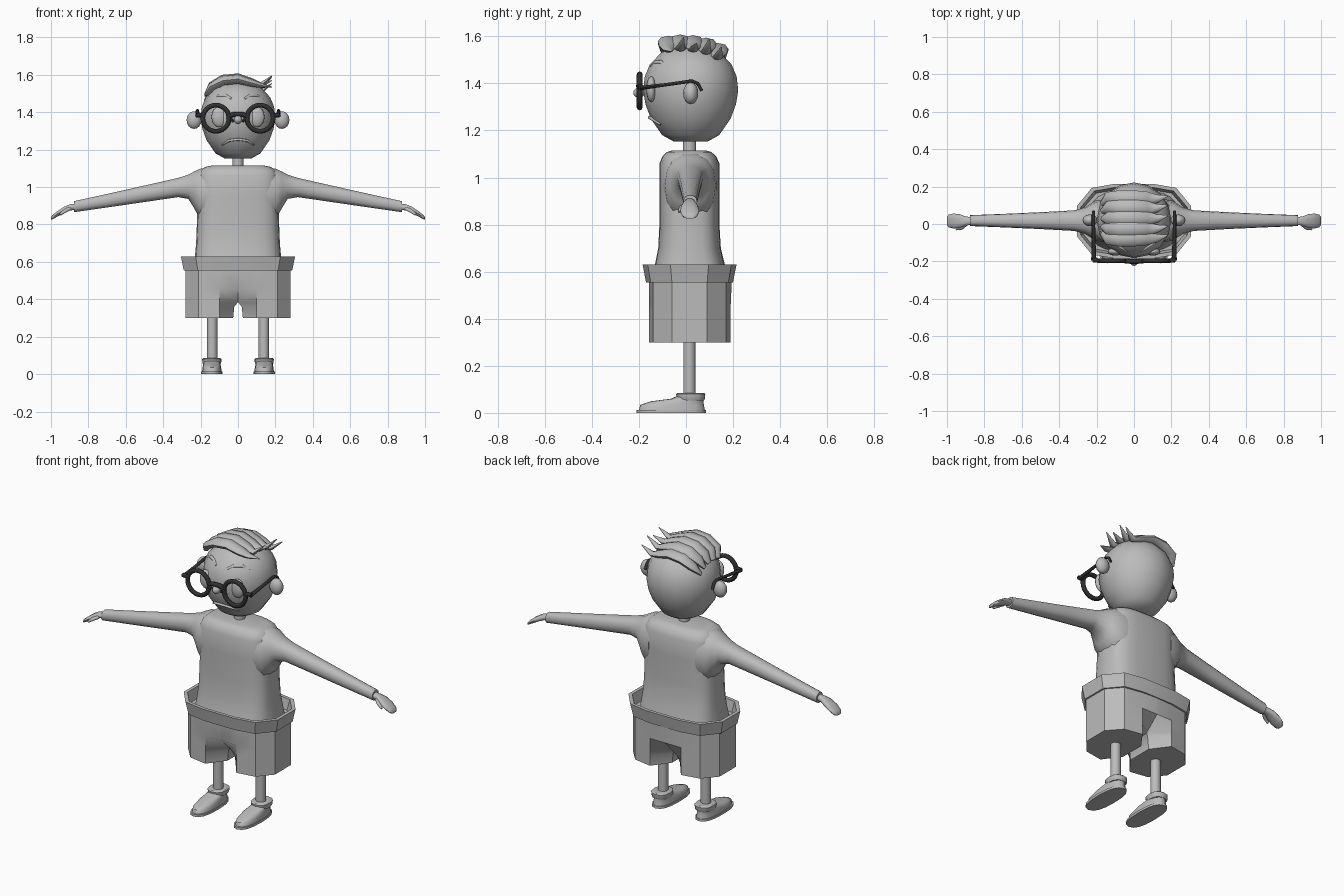
import bpy, bmesh, math
from mathutils import Vector as V


def material(name, c):
    m = bpy.data.materials.new(name)
    m.diffuse_color = (*c, 1)
    return m


GREY = material("light grey", (0.5, 0.5, 0.5))
DARK = material("dark frame grey", (0.03, 0.03, 0.03))


def finish(ob, name, mat, angle):
    ob.name = name
    ob.data.materials.append(mat)
    bpy.ops.object.select_all(action='DESELECT')
    ob.select_set(True)
    bpy.context.view_layer.objects.active = ob
    bpy.ops.object.shade_smooth_by_angle(angle=math.radians(angle))
    return ob


def loft(name, rings, mat=GREY, angle=40, caps=True):
    """Skin a list of equally long point rings."""
    bm = bmesh.new()
    vs = [[bm.verts.new(p) for p in r] for r in rings]
    n = len(rings[0])
    for a, b in zip(vs, vs[1:]):
        for i in range(n):
            j = (i + 1) % n
            bm.faces.new((a[i], a[j], b[j], b[i]))
    if caps:
        bm.faces.new(vs[0])
        bm.faces.new(vs[-1])
    bmesh.ops.recalc_face_normals(bm, faces=bm.faces)
    me = bpy.data.meshes.new(name)
    bm.to_mesh(me)
    bm.free()
    ob = bpy.data.objects.new(name, me)
    bpy.context.collection.objects.link(ob)
    return finish(ob, name, mat, angle)


def ring(c, u, v, n=16, e=2.0):
    """Superellipse of n points around c with half axes u and v."""
    out = []
    for i in range(n):
        t = 2 * math.pi * i / n
        a, b = math.cos(t), math.sin(t)
        a = math.copysign(abs(a) ** (2 / e), a)
        b = math.copysign(abs(b) ** (2 / e), b)
        out.append(V(c) + V(u) * a + V(v) * b)
    return out


def flat(z, cx, cy, rx, ry, n=16, e=2.0):
    return ring((cx, cy, z), (rx, 0, 0), (0, ry, 0), n, e)


def tube(name, pts, radii, mat=GREY, n=8, ref=(0, 0, 1)):
    """Tube along a path; radii are (sideways, along ref) pairs."""
    pts = [V(p) for p in pts]
    rings = []
    for i, p in enumerate(pts):
        t = (pts[min(i + 1, len(pts) - 1)] - pts[max(i - 1, 0)]).normalized()
        u = t.cross(V(ref)).normalized()
        w = u.cross(t)
        a, b = radii[i] if isinstance(radii, list) else (radii, radii)
        rings.append(ring(p, u * a, w * b, n))
    return loft(name, rings, mat, 60)


def ball(name, c, r, seg=12, mat=GREY):
    bpy.ops.mesh.primitive_uv_sphere_add(segments=seg, ring_count=8, radius=1, location=c)
    ob = bpy.context.object
    ob.scale = r
    return finish(ob, name, mat, 80)


def face_y(x, z):
    """Front surface of the head."""
    return 0.02 - 0.2 * math.sqrt(max(0, 1 - (x / 0.2) ** 2 - ((z - 1.36) / 0.21) ** 2))


# head and neck
loft("head", [flat(z, 0, 0.02, r, r * 1.01) for z, r in (
    (1.152, 0.07), (1.18, 0.12), (1.25, 0.168), (1.31, 0.19), (1.37, 0.2),
    (1.43, 0.193), (1.48, 0.172), (1.53, 0.125), (1.565, 0.05))], angle=60)
loft("neck", [flat(z, 0, 0.015, 0.03, 0.03, 10) for z in (1.09, 1.18)])

# face
ball("nose", (0, -0.2, 1.36), (0.022, 0.024, 0.022))
tube("mouth", [(x, face_y(x, z) - 0.001, z) for x, z in (
    (-0.085, 1.225), (-0.05, 1.248), (0, 1.255), (0.05, 1.248), (0.085, 1.225))],
    [(0.004, 0.004), (0.008, 0.007), (0.008, 0.007), (0.008, 0.007), (0.004, 0.004)])
for s in (-1, 1):
    ball("ear", (s * 0.235, 0.02, 1.358), (0.04, 0.032, 0.047))
    ball("eye", (s * 0.1, face_y(0.1, 1.375) + 0.005, 1.375), (0.042, 0.022, 0.055))
    tube("eyebrow", [(s * x, face_y(x, z) - 0.002, z) for x, z in (
        (0.035, 1.472), (0.065, 1.488), (0.1, 1.489), (0.14, 1.468))],
        [(0.006, 0.006), (0.01, 0.01), (0.01, 0.01), (0.003, 0.003)])

# hair: locks combed from the left side to spiky ends on the right
for y, lift, tip in ((-0.075, 0.012, 1.535), (-0.025, 0.006, 1.595), (0.03, 0.0, 1.57),
                     (0.085, -0.004, 1.59), (0.135, -0.012, 1.555)):
    d = lift - 1.6 * (y - 0.02) ** 2
    tube("hair_lock",
         [(-0.17, 0.02 + (y - 0.02) * 0.75, 1.495 + d), (-0.14, y, 1.54 + d), (-0.08, y, 1.572 + d),
          (0, y, 1.58 + d), (0.07, y, 1.56 + d), (0.125, y, 1.545 + d), (0.182, y + 0.015, tip)],
         [(0.015, 0.01), (0.036, 0.022), (0.045, 0.026), (0.045, 0.025),
          (0.038, 0.02), (0.022, 0.013), (0.002, 0.002)])

# glasses
for s in (-1, 1):
    bpy.ops.mesh.primitive_torus_add(
        major_segments=24, minor_segments=8, major_radius=0.07, minor_radius=0.0125,
        location=(s * 0.118, -0.197, 1.368), rotation=(math.pi / 2, 0, 0))
    finish(bpy.context.object, "glasses_rim", DARK, 60)
    tube("glasses_hinge", [(s * 0.18, -0.197, 1.385), (s * 0.222, -0.192, 1.385)], 0.012, DARK)
    tube("glasses_temple",
         [(s * 0.215, -0.195, 1.38), (s * 0.216, -0.08, 1.395), (s * 0.217, 0.025, 1.41),
          (s * 0.217, 0.05, 1.4), (s * 0.217, 0.067, 1.368)],
         [(0.009, 0.014), (0.007, 0.01), (0.007, 0.009), (0.007, 0.009), (0.007, 0.008)],
         DARK, ref=(1, 0, 0.001))
    tube("glasses_nose_pad", [(s * 0.045, -0.2, 1.37), (s * 0.024, -0.19, 1.35)], 0.007, DARK)
tube("glasses_bridge", [(-0.05, -0.197, 1.38), (-0.02, -0.2, 1.389), (0.02, -0.2, 1.389),
                        (0.05, -0.197, 1.38)], 0.013, DARK)

# shirt torso
loft("shirt", [flat(z, 0, (a + b) / 2, rx, (b - a) / 2, 24, 3.2) for z, rx, a, b in (
    (0.56, 0.24, -0.15, 0.18), (0.63, 0.23, -0.132, 0.165), (0.7, 0.224, -0.118, 0.148),
    (0.8, 0.22, -0.113, 0.142), (0.95, 0.215, -0.113, 0.142), (1.06, 0.215, -0.113, 0.142),
    (1.09, 0.2, -0.1, 0.128), (1.108, 0.175, -0.082, 0.108), (1.115, 0.14, -0.06, 0.085))], angle=60)

# sleeves, hands, legs and shoes, both sides
for s in (-1, 1):
    loft("sleeve", [ring((s * x, 0.018, (a + b) / 2), (0, ry, 0), (0, 0, (b - a) / 2), 14, 2.3)
                    for x, ry, a, b in (
        (0.15, 0.115, 0.82, 1.11), (0.205, 0.108, 0.83, 1.1), (0.235, 0.088, 0.885, 1.085),
        (0.265, 0.07, 0.935, 1.068), (0.32, 0.055, 0.945, 1.05), (0.5, 0.045, 0.919, 1.009),
        (0.7, 0.036, 0.89, 0.964), (0.877, 0.029, 0.865, 0.925))], angle=50)
    loft("hand", [ring((s * x, 0.016, z), (0, ry, 0), (0, 0, rz), 10, 2.5) for x, z, ry, rz in (
        (0.86, 0.896, 0.02, 0.018), (0.9, 0.891, 0.024, 0.017), (0.93, 0.878, 0.036, 0.017),
        (0.965, 0.857, 0.04, 0.015), (0.99, 0.84, 0.034, 0.012), (1.0, 0.832, 0.022, 0.007))], angle=60)
    tube("thumb", [(s * 0.9, 0.0, 0.885), (s * 0.925, -0.02, 0.872), (s * 0.95, -0.028, 0.853)],
         [(0.012, 0.011), (0.012, 0.01), (0.006, 0.006)])
    loft("leg", [flat(z, s * 0.138, 0.014, 0.028, 0.027, 10) for z in (0.06, 0.32)])
    loft("shoe_sole", [flat(z, s * 0.14, -0.063, 0.057, 0.147, 16, 2.5) for z in (0, 0.013)])
    loft("shoe_upper", [flat(z, s * 0.14, (a + b) / 2, w, (b - a) / 2, 16, 2.4) for z, a, b, w in (
        (0.012, -0.2, 0.08, 0.052), (0.034, -0.194, 0.076, 0.05), (0.049, -0.15, 0.074, 0.047),
        (0.06, -0.065, 0.073, 0.044), (0.075, -0.03, 0.07, 0.04))], angle=50)
    loft("shoe_collar", [flat(z, s * 0.14, 0.02, w, w + 0.01, 12, 2.5) for z, w in (
        (0.052, 0.046), (0.06, 0.05), (0.08, 0.052), (0.085, 0.046))])

# shorts: each half goes from a waist half-outline to an eight-sided leg
OUTER = [(0.1, -0.158), (0.21, -0.14), (0.28, -0.06), (0.28, 0.09), (0.21, 0.17), (0.1, 0.19)]
for s in (-1, 1):
    rings = []
    for z, x, f, b in ((0.3, 0.026, -0.06, 0.09), (0.36, 0.02, -0.06, 0.09), (0.385, 0, -0.075, 0.105),
                       (0.46, 0, -0.155, 0.19), (0.57, 0, -0.158, 0.195)):
        pts = [(x, f)] + OUTER + [(x, b)]
        rings.append([V((s * px, py, z)) for px, py in pts])
    loft("shorts_half", rings, angle=35)

# turned-out waistband, open at the top
half = [(0.1, -0.17), (0.215, -0.15), (0.29, -0.06), (0.29, 0.09), (0.215, 0.18), (0.1, 0.2)]
outline = half + [(-x, y) for x, y in reversed(half)]
loft("waistband", [[V((x * k, 0.015 + (y - 0.015) * (1 + (k - 1) * 1.5), z)) for x, y in outline]
                   for z, k in ((0.555, 0.93), (0.555, 1.0), (0.63, 1.052), (0.63, 0.985), (0.56, 0.93))],
     angle=25, caps=False)
